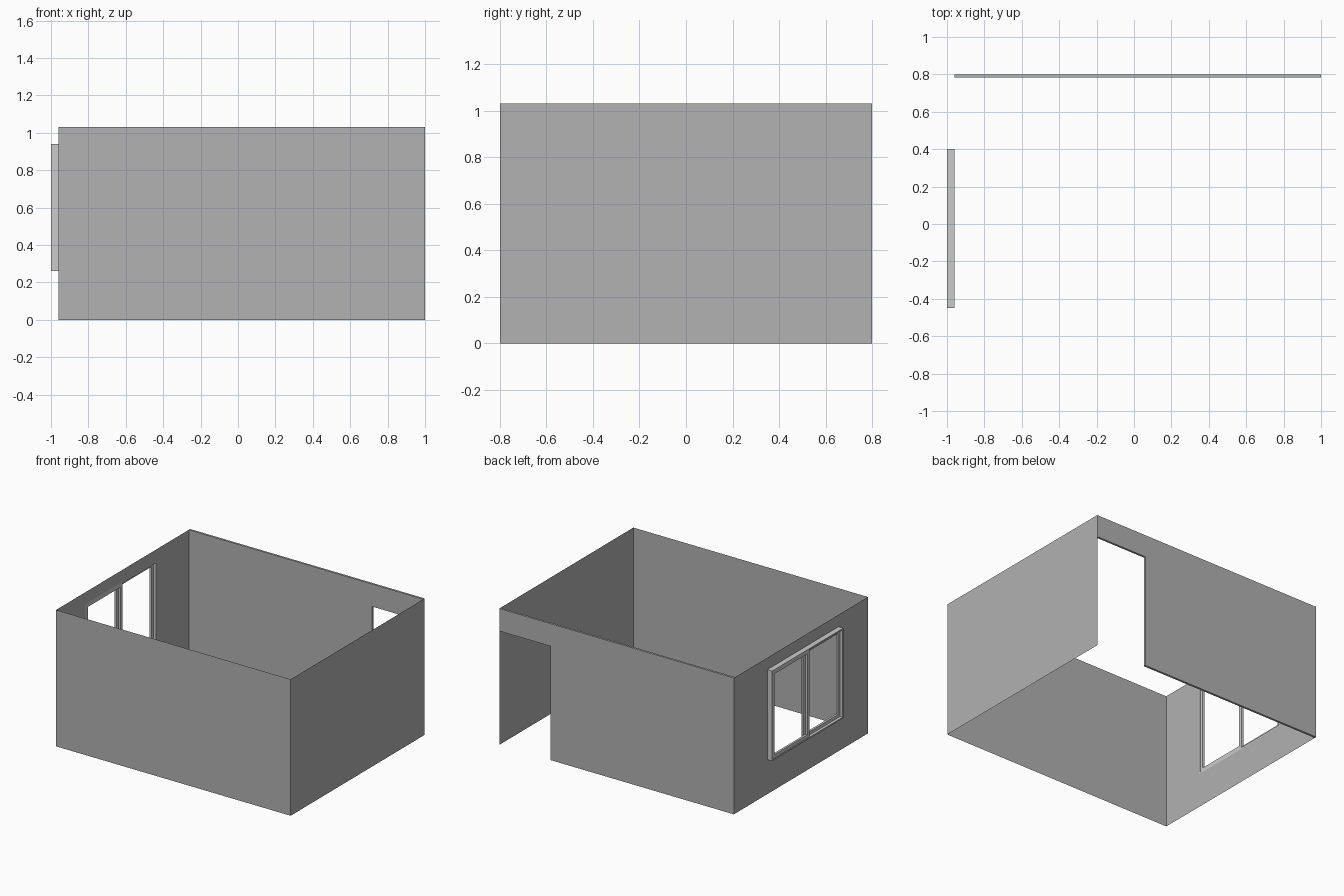
import bpy
import bmesh

X0, X1, Y, H = -0.96, 1.0, 0.8, 1.03            # room extents
WY0, WY1, WZ0, WZ1 = -0.45, 0.40, 0.26, 0.94    # window opening

cube = bpy.data.objects.get("Cube")
if cube:
    bpy.data.objects.remove(cube)


def material(name, value):
    m = bpy.data.materials.new(name)
    colour = (value, value, value, 1.0)
    m.diffuse_color = colour
    m.use_nodes = True
    m.node_tree.nodes["Principled BSDF"].inputs["Base Color"].default_value = colour
    return m


wall_grey = material("wall grey", 0.445)
frame_grey = material("light frame grey", 0.6)


def finish(name, bm, mat):
    bmesh.ops.remove_doubles(bm, verts=bm.verts, dist=0.0001)
    mesh = bpy.data.meshes.new(name)
    bm.to_mesh(mesh)
    bm.free()
    mesh.materials.append(mat)
    ob = bpy.data.objects.new(name, mesh)
    bpy.context.collection.objects.link(ob)
    return ob


def face(bm, points):
    return bm.faces.new([bm.verts.new(p) for p in points])


def extruded(name, profile, shift, mat):
    """Solid made by pushing a flat outline along a vector."""
    bm = bmesh.new()
    f = face(bm, profile)
    out = bmesh.ops.extrude_face_region(bm, geom=[f], use_keep_orig=True)
    moved = [g for g in out["geom"] if isinstance(g, bmesh.types.BMVert)]
    bmesh.ops.translate(bm, verts=moved, vec=shift)
    bmesh.ops.recalc_face_normals(bm, faces=bm.faces)
    return finish(name, bm, mat)


def ring_frame(name, x0, x1, y0, y1, z0, z1, bar):
    """Rectangular frame facing x, with bars of equal width."""
    bm = bmesh.new()

    def rect(x, inset):
        a, b, c, d = y0 + inset, y1 - inset, z0 + inset, z1 - inset
        return [bm.verts.new((x, y, z)) for y, z in ((a, c), (b, c), (b, d), (a, d))]

    loops = [rect(x0, 0), rect(x1, 0), rect(x1, bar), rect(x0, bar)]
    for i in range(4):
        p, q = loops[i], loops[(i + 1) % 4]
        for k in range(4):
            n = (k + 1) % 4
            bm.faces.new((p[k], p[n], q[n], q[k]))
    bmesh.ops.recalc_face_normals(bm, faces=bm.faces)
    return finish(name, bm, frame_grey)


# Plain sheet walls: front and left
bm = bmesh.new()
face(bm, [(X0, -Y, 0), (X1, -Y, 0), (X1, -Y, H), (X0, -Y, H)])
finish("front_wall", bm, wall_grey)
bm = bmesh.new()
face(bm, [(X1, -Y, 0), (X1, Y, 0), (X1, Y, H), (X1, -Y, H)])
finish("left_wall", bm, wall_grey)

# Right wall sheet with the window opening left out of a 3 x 3 grid
bm = bmesh.new()
ys, zs = (-Y, WY0, WY1, Y), (0, WZ0, WZ1, H)
for i in range(3):
    for j in range(3):
        if (i, j) != (1, 1):
            a, b, c, d = ys[i], ys[i + 1], zs[j], zs[j + 1]
            face(bm, [(X0, b, c), (X0, a, c), (X0, a, d), (X0, b, d)])
finish("right_wall", bm, wall_grey)

# Thick back wall with a doorway at its left end
door_x, door_h = 0.57, 0.86
outline = [(X0, 0), (door_x, 0), (door_x, door_h), (X1, door_h), (X1, H), (X0, H)]
extruded("back_wall", [(x, Y, z) for x, z in outline], (0, -0.016, 0), wall_grey)

# Window: projecting surround and two overlapping sliding sashes
edge, bar = 0.01, 0.025
ring_frame("window_surround", -1.0, X0, WY0, WY1, WZ0, WZ1, edge)
ring_frame("inner_sash", -0.979, -0.963, WY0 + edge, 0.0, WZ0 + edge, WZ1 - edge, bar)
ring_frame("outer_sash", -0.996, -0.98, -0.05, WY1 - edge, WZ0 + edge, WZ1 - edge, bar)
